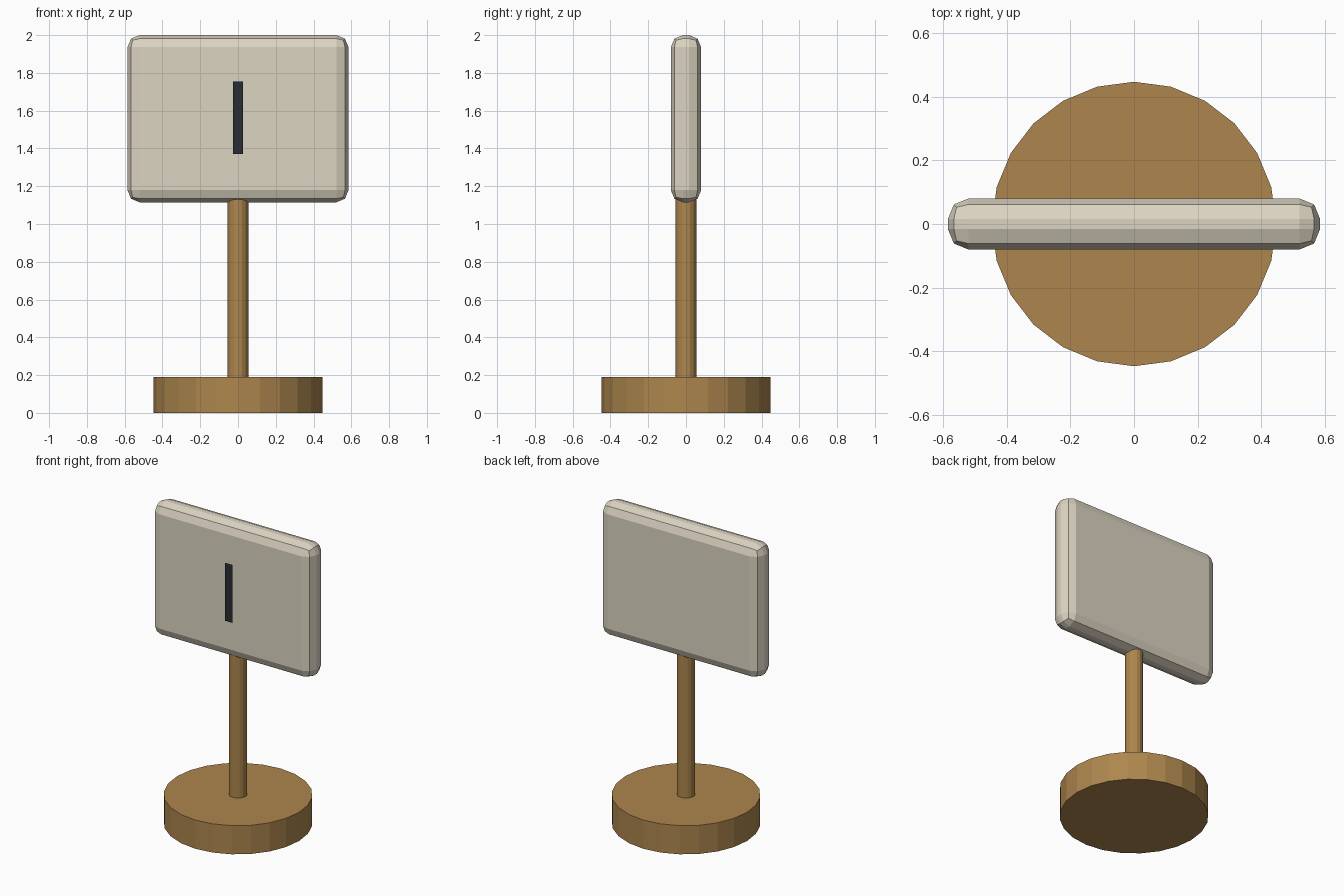
import bpy

if "Cube" in bpy.data.objects:
    bpy.data.objects.remove(bpy.data.objects["Cube"])


def paint(obj, name, rgb):
    mat = bpy.data.materials.get(name) or bpy.data.materials.new(name)
    mat.diffuse_color = (*rgb, 1.0)
    mat.use_nodes = True
    mat.node_tree.nodes["Principled BSDF"].inputs["Base Color"].default_value = mat.diffuse_color
    obj.data.materials.append(mat)


def cylinder(name, radius, z0, z1, sides):
    bpy.ops.mesh.primitive_cylinder_add(
        vertices=sides, radius=radius, depth=z1 - z0, location=(0, 0, (z0 + z1) / 2))
    obj = bpy.context.object
    obj.name = name
    paint(obj, "wood", (0.42, 0.24, 0.076))
    return obj


# Round foot and post (post runs slightly into the panel)
cylinder("base", 0.447, 0.0, 0.19, 24)
cylinder("post", 0.055, 0.19, 1.16, 16)

# Rounded sign panel
bpy.ops.mesh.primitive_cube_add(size=1, location=(0, 0, 1.5575))
panel = bpy.context.object
panel.name = "panel"
panel.scale = (1.17, 0.16, 0.885)
bpy.ops.object.transform_apply(location=False, rotation=False, scale=True)
bevel = panel.modifiers.new("rounded_edges", "BEVEL")
bevel.width = 0.064
bevel.segments = 2
paint(panel, "cream", (0.72, 0.66, 0.54))

# Thin dark vertical mark floating just in front of the panel
bpy.ops.mesh.primitive_plane_add(size=1, location=(0, -0.098, 1.562), rotation=(1.5707963, 0, 0))
mark = bpy.context.object
mark.name = "front_mark"
mark.scale = (0.055, 0.384, 1)
bpy.ops.object.transform_apply(location=False, rotation=True, scale=True)
paint(mark, "dark", (0.022, 0.026, 0.032))
